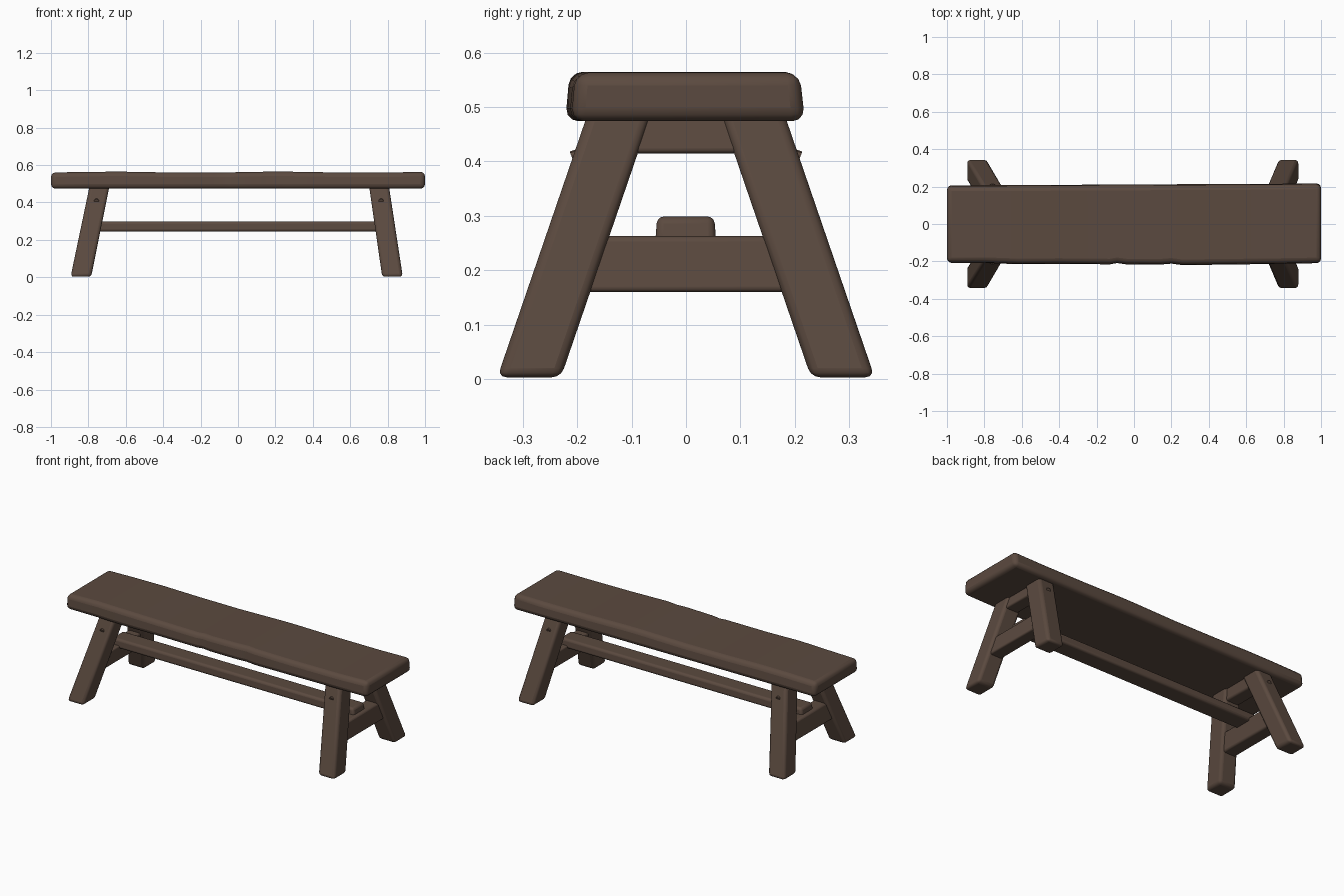
import bpy, bmesh, math
from mathutils import Vector

if "Cube" in bpy.data.objects:
    bpy.data.objects.remove(bpy.data.objects["Cube"])

wood = bpy.data.materials.new("dark_brown_wood")
wood.use_nodes = True
colour = (0.105, 0.068, 0.05, 1)
wood.diffuse_color = colour
bsdf = wood.node_tree.nodes["Principled BSDF"]
bsdf.inputs["Base Color"].default_value = colour
bsdf.inputs["Roughness"].default_value = 0.9


def loft(name, rings, bevel):
    """Skin a row of four-cornered rings, cap the ends and round the edges."""
    bm = bmesh.new()
    loops = [[bm.verts.new(p) for p in ring] for ring in rings]
    for a, b in zip(loops, loops[1:]):
        for i in range(4):
            j = (i + 1) % 4
            bm.faces.new((a[i], a[j], b[j], b[i]))
    bm.faces.new(loops[0])
    bm.faces.new(loops[-1])
    bmesh.ops.recalc_face_normals(bm, faces=bm.faces)
    mesh = bpy.data.meshes.new(name)
    bm.to_mesh(mesh)
    bm.free()
    mesh.materials.append(wood)
    obj = bpy.data.objects.new(name, mesh)
    bpy.context.collection.objects.link(obj)
    mod = obj.modifiers.new("worn_edges", 'BEVEL')
    mod.width = bevel
    mod.segments = 3
    mod.limit_method = 'ANGLE'
    mod.angle_limit = math.radians(40)
    bpy.ops.object.select_all(action='DESELECT')
    obj.select_set(True)
    bpy.context.view_layer.objects.active = obj
    bpy.ops.object.shade_smooth_by_angle(angle=math.radians(35))
    return obj


def slab(x0, x1, y0, y1, z):
    return [(x0, y0, z), (x1, y0, z), (x1, y1, z), (x0, y1, z)]


# Seat plank with gently uneven long edges
stations = [-1, -0.8, -0.62, -0.4, -0.13, -0.09, -0.04, 0.14, 0.2, 0.26, 0.5, 0.8, 1]
front = [0.205, 0.205, 0.212, 0.21, 0.213, 0.206, 0.213, 0.214, 0.209, 0.217, 0.214, 0.21, 0.206]
rings = []
for x, f in zip(stations, front):
    back = 0.21 + 0.005 * x
    top = 0.562 + 0.003 * math.sin(7 * x)
    rings.append([(x, -f - 0.005, 0.474), (x, back + 0.004, 0.474),
                  (x, back - 0.006, top), (x, -f + 0.003, top)])
loft("seat", rings, 0.024)

# End frames: splayed legs, top rail and cross rail
for end, sx, foot, head in (("right", -1, 0.84, 0.742), ("left", 1, 0.826, 0.755)):
    def centre(z):
        return sx * (foot + (head - foot) * z / 0.48)

    for side, sy in (("front", -1), ("back", 1)):
        low, high = centre(0), centre(0.49)
        loft(f"{side}_{end}_leg", [
            slab(low - 0.055, low + 0.055, sy * 0.23, sy * 0.347, 0.003),
            slab(high - 0.053, high + 0.053, sy * 0.063, sy * 0.18, 0.49)], 0.017)
        # Wooden peg set in the outer face of the leg
        bpy.ops.mesh.primitive_cylinder_add(
            vertices=10, radius=0.014, depth=0.03,
            location=(centre(0.41), sy * 0.195, 0.41),
            rotation=(math.radians(90 - sy * 19), 0, 0))
        peg = bpy.context.object
        peg.name = f"{side}_{end}_peg"
        peg.data.materials.append(wood)

    for part, z0, z1, half, y in (("top_rail", 0.415, 0.485, 0.042, 0.12),
                                  ("cross_rail", 0.16, 0.263, 0.04, 0.2)):
        a, b = centre(z0), centre(z1)
        loft(f"{end}_{part}", [slab(a - half, a + half, -y, y, z0),
                               slab(b - half, b + half, -y + 0.025, y - 0.025, z1)], 0.01)

# Long stretcher resting on the cross rails
loft("stretcher", [slab(-0.81, 0.81, -0.057, 0.056, 0.245),
                   slab(-0.8, 0.8, -0.053, 0.052, 0.299)], 0.013)
